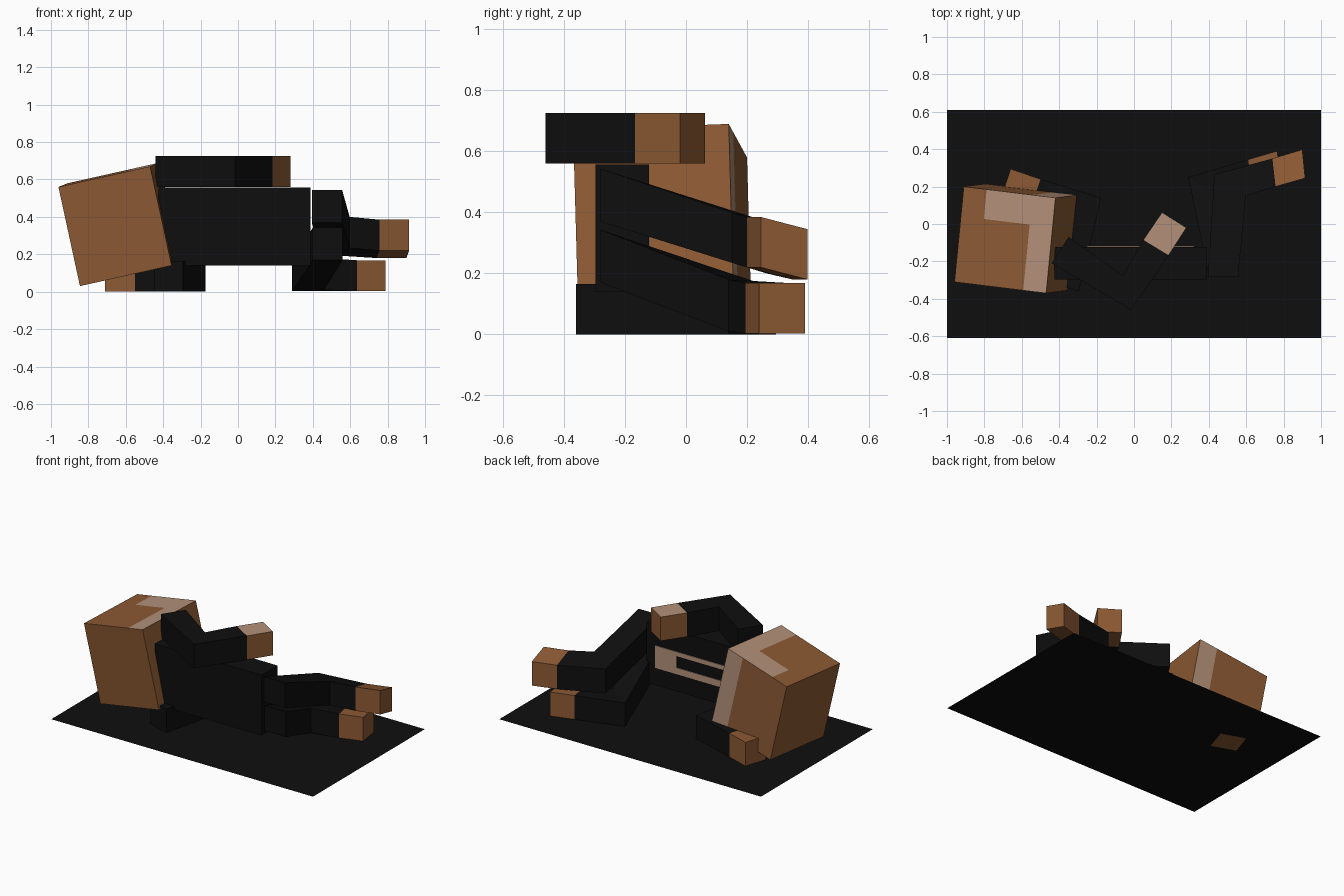
import bpy, bmesh
from mathutils import Vector

if "Cube" in bpy.data.objects:
    bpy.data.objects.remove(bpy.data.objects["Cube"])


def material(name, rgb):
    m = bpy.data.materials.new(name)
    m.diffuse_color = (*rgb, 1)
    m.use_nodes = True
    m.node_tree.nodes["Principled BSDF"].inputs["Base Color"].default_value = m.diffuse_color
    return m


BLACK = material("black cloth", (0.0045, 0.0045, 0.0045))
BROWN = material("brown skin", (0.262, 0.102, 0.034))
TAN = material("pale tan", (0.45, 0.28, 0.19))
GREY = material("light grey trim", (0.6, 0.6, 0.59))


def finish(name, bm, mats, fix=True):
    if fix:
        bmesh.ops.recalc_face_normals(bm, faces=bm.faces[:])
    me = bpy.data.meshes.new(name)
    bm.to_mesh(me)
    bm.free()
    for m in mats:
        me.materials.append(m)
    ob = bpy.data.objects.new(name, me)
    bpy.context.collection.objects.link(ob)
    return ob


def box(name, lo, hi, mat):
    bm = bmesh.new()
    bmesh.ops.create_cube(bm, size=1)
    for v in bm.verts:
        v.co = [(l + h) / 2 + c * (h - l) for l, h, c in zip(lo, hi, v.co)]
    return finish(name, bm, [mat])


def limb(name, sections, tan_top=False):
    """Bent limb lofted through sections; the last stretch is bare skin.
    Each section is two edges (x, y, bottom z, top z)."""
    bm = bmesh.new()
    rings = []
    for (ax, ay, ab, at), (bx, by, bb, bt) in sections:
        rings.append([bm.verts.new(p) for p in
                      ((ax, ay, ab), (bx, by, bb), (bx, by, bt), (ax, ay, at))])
    bm.faces.new(rings[0])
    last = len(rings) - 2
    for i in range(last + 1):
        for k in range(4):
            n = (k + 1) % 4
            f = bm.faces.new((rings[i][k], rings[i][n], rings[i + 1][n], rings[i + 1][k]))
            if i == last:
                f.material_index = 2 if (tan_top and k == 2) else 1
    bm.faces.new(rings[-1]).material_index = 1
    return finish(name, bm, [BLACK, BROWN, TAN])


def flat(points, b, t):
    """Sections of a level limb from pairs of plan points."""
    return [((*p, b, t), (*q, b, t)) for p, q in points]


# Mat: a flat sheet with a narrow pale border
bm = bmesh.new()
sheet = bm.faces.new([bm.verts.new((x, y, 0.0015)) for x, y in
                      ((-1, -0.61), (1, -0.61), (1, 0.61), (-1, 0.61))])
ring = bmesh.ops.inset_region(bm, faces=[sheet], thickness=0.025, use_boundary=True)
for f in ring["faces"]:
    f.material_index = 1
finish("floor_mat", bm, [BLACK, GREY], fix=False)

# Torso with an open frame on the chest
box("torso", (-0.425, -0.297, 0.14), (0.388, -0.122, 0.557), BLACK)
for n, x0, x1, z0, z1 in (("waist", 0.155, 0.32, 0.26, 0.415),
                          ("upper", -0.25, 0.155, 0.385, 0.415),
                          ("lower", -0.25, 0.155, 0.26, 0.305)):
    box("chest_band_" + n, (x0, -0.124, z0), (x1, -0.118, z1), TAN)

# Arms: the upper one lies across the torso, the lower one beneath it
limb("upper_arm", flat((((-0.35, -0.07), (-0.44, -0.21)),
                        ((-0.06, -0.275), (-0.015, -0.46)),
                        ((0.05, -0.085), (0.185, -0.167)),
                        ((0.15, 0.062), (0.28, -0.02))), 0.56, 0.725), True)
limb("lower_arm", flat((((-0.45, -0.31), (-0.295, -0.36)),
                        ((-0.36, 0.025), (-0.175, 0.14)),
                        ((-0.55, 0.085), (-0.5, 0.24)),
                        ((-0.71, 0.14), (-0.66, 0.295))), 0, 0.165))

# Legs: bent at the knee, shins pointing to +x
limb("upper_leg", (((0.395, -0.28, 0.37, 0.543), (0.557, -0.28, 0.37, 0.543)),
                   ((0.43, 0.265, 0.2, 0.37), (0.597, 0.15, 0.235, 0.4)),
                   ((0.74, 0.35, 0.18, 0.345), (0.757, 0.2, 0.22, 0.385)),
                   ((0.9, 0.398, 0.18, 0.345), (0.915, 0.245, 0.22, 0.385))))
limb("lower_leg", (((0.4, -0.28, 0.17, 0.343), (0.56, -0.28, 0.17, 0.343)),
                   ((0.29, 0.25, 0.003, 0.165), (0.46, 0.14, 0.01, 0.18)),
                   ((0.61, 0.345, 0.003, 0.168), (0.635, 0.195, 0.003, 0.168)),
                   ((0.765, 0.39, 0.003, 0.168), (0.788, 0.24, 0.003, 0.168))))

# Head: a tilted box, cut so the pale patches follow straight lines
corner = Vector((-0.96, -0.31, 0.56))
across, back, down = Vector((0.49, -0.06, 0.11)), Vector((0.05, 0.51, 0.02)), Vector((0.115, 0.015, -0.53))
bm = bmesh.new()
bmesh.ops.create_cube(bm, size=1)
bmesh.ops.translate(bm, verts=bm.verts[:], vec=(0.5, 0.5, 0.5))
for axis, at in ((0, 0.25), (0, 0.75), (1, 0.69)):
    co, no = Vector((0, 0, 0)), Vector((0, 0, 0))
    co[axis], no[axis] = at, 1
    bmesh.ops.bisect_plane(bm, geom=bm.verts[:] + bm.edges[:] + bm.faces[:],
                           plane_co=co, plane_no=no)
bm.normal_update()
for f in bm.faces:
    c = f.calc_center_median()
    top_patch = c.z < 0.01 and (c.x > 0.75 or (c.y > 0.69 and c.x > 0.25))
    face_patch = c.y > 0.99 and c.x > 0.75
    if (top_patch or face_patch) and f.normal.x < 0.5:
        f.material_index = 1
for v in bm.verts:
    v.co = corner + across * v.co.x + back * v.co.y + down * v.co.z
finish("head", bm, [BROWN, TAN])
